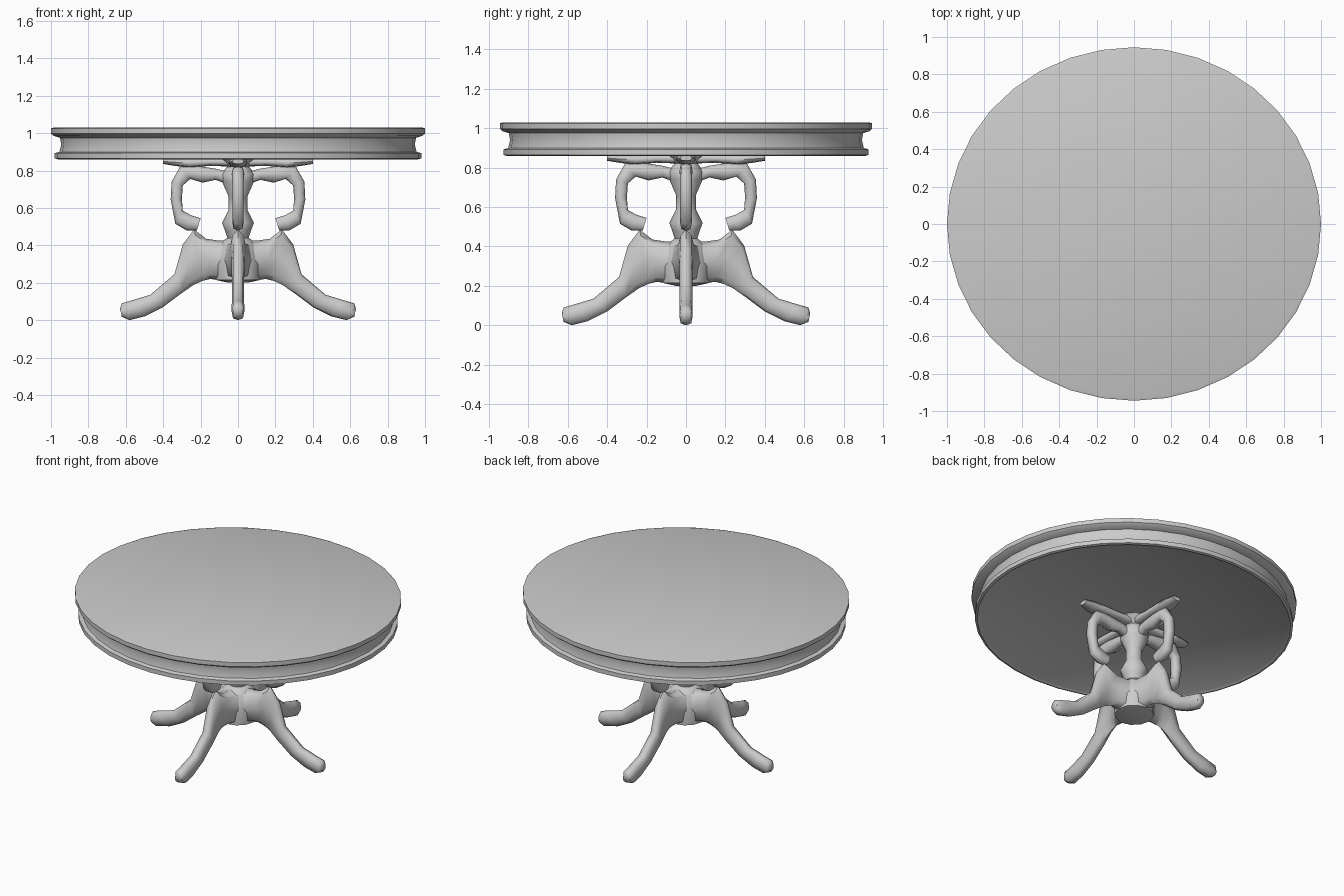
import bpy, bmesh, math
from mathutils import Vector, Matrix

cube = bpy.data.objects.get("Cube")
if cube:
    bpy.data.objects.remove(cube, do_unlink=True)

GREY = (0.6, 0.6, 0.6, 1)
mat = bpy.data.materials.new("plain grey")
mat.use_nodes = True
mat.diffuse_color = GREY
mat.node_tree.nodes["Principled BSDF"].inputs["Base Color"].default_value = GREY


def finish(bm, name, angle):
    """Turn a bmesh into a smooth shaded object."""
    bmesh.ops.recalc_face_normals(bm, faces=bm.faces)
    mesh = bpy.data.meshes.new(name)
    bm.to_mesh(mesh)
    bm.free()
    mesh.materials.append(mat)
    obj = bpy.data.objects.new(name, mesh)
    bpy.context.collection.objects.link(obj)
    bpy.ops.object.select_all(action="DESELECT")
    obj.select_set(True)
    bpy.context.view_layer.objects.active = obj
    bpy.ops.object.shade_smooth_by_angle(angle=math.radians(angle))
    return obj


def skin(bm, rings):
    """Bridge rings of points and cap both ends."""
    loops = [[bm.verts.new(p) for p in ring] for ring in rings]
    n = len(loops[0])
    for a, b in zip(loops, loops[1:]):
        for i in range(n):
            j = (i + 1) % n
            bm.faces.new((a[i], a[j], b[j], b[i]))
    bm.faces.new(loops[0])
    bm.faces.new(loops[-1])


def lathe(name, profile, sides, squash=1, angle=40):
    """Revolve (radius, height) pairs around z."""
    bm = bmesh.new()
    turn = [2 * math.pi * i / sides for i in range(sides)]
    skin(bm, [[(r * math.cos(t), r * squash * math.sin(t), z) for t in turn]
              for r, z in profile])
    return finish(bm, name, angle)


def loft(name, stations, quarter, sides=8):
    """Loft rounded sections (outer point, inner point, half width) in the xz plane."""
    bm = bmesh.new()
    rings = []
    for x1, z1, x2, z2, w in stations:
        a, b = Vector((x1, 0, z1)), Vector((x2, 0, z2))
        mid, half = (a + b) / 2, (a - b) / 2
        ring = []
        for i in range(sides):
            t = 2 * math.pi * i / sides
            c, s = math.cos(t), math.sin(t)
            side = math.copysign(abs(s) ** 0.7, s) * w
            ring.append(mid + half * math.copysign(abs(c) ** 0.7, c) + Vector((0, side, 0)))
        rings.append(ring)
    skin(bm, rings)
    bm.transform(Matrix.Rotation(quarter * math.pi / 2, 4, "Z"))
    return finish(bm, name, 60)


# Oval top with a grooved apron
lathe("table_top", [(0.95, 0.87), (0.965, 0.86), (0.98, 0.865), (0.98, 0.893), (0.955, 0.9),
                    (0.945, 0.94), (0.952, 0.975), (0.985, 0.985), (1, 0.997),
                    (1, 1.025), (0.985, 1.03)], 36, 0.945)

# Turned central column and hub
lathe("column", [(0.05, 0.42), (0.07, 0.48), (0.085, 0.52), (0.05, 0.59), (0.05, 0.66),
                 (0.085, 0.74), (0.09, 0.78), (0.06, 0.82), (0.1, 0.87)], 12, 1, 60)
lathe("hub", [(0.05, 0.2), (0.12, 0.215), (0.125, 0.3), (0.105, 0.4), (0.06, 0.44)], 12, 1, 60)

LEG = [(0.02, 0.43, 0.02, 0.21, 0.1), (0.1, 0.425, 0.1, 0.215, 0.07),
       (0.17, 0.435, 0.15, 0.22, 0.05), (0.235, 0.485, 0.19, 0.21, 0.036),
       (0.295, 0.405, 0.235, 0.19, 0.034), (0.34, 0.245, 0.3, 0.145, 0.033),
       (0.47, 0.135, 0.4, 0.07, 0.033), (0.57, 0.105, 0.5, 0.02, 0.034),
       (0.622, 0.09, 0.58, 0, 0.034), (0.63, 0.06, 0.622, 0.018, 0.026)]
SCROLL = [(0.2, 0.545, 0.22, 0.48, 0.026), (0.25, 0.56, 0.275, 0.48, 0.03),
          (0.295, 0.585, 0.335, 0.515, 0.03), (0.3, 0.65, 0.36, 0.645, 0.03),
          (0.295, 0.72, 0.355, 0.74, 0.03), (0.255, 0.755, 0.31, 0.82, 0.032),
          (0.19, 0.735, 0.22, 0.825, 0.034), (0.12, 0.75, 0.12, 0.81, 0.032),
          (0.04, 0.72, 0.04, 0.79, 0.03)]
BRACKET = [(0.02, 0.87, 0.02, 0.82, 0.05), (0.15, 0.868, 0.15, 0.825, 0.04),
           (0.26, 0.866, 0.26, 0.815, 0.05), (0.34, 0.864, 0.34, 0.825, 0.05),
           (0.4, 0.862, 0.4, 0.835, 0.03)]

# Four legs, each with a scroll and a bracket under the top
for q, place in enumerate(("left", "back", "right", "front")):
    loft(place + "_leg", LEG, q)
    loft(place + "_scroll", SCROLL, q)
    loft(place + "_bracket", BRACKET, q)
